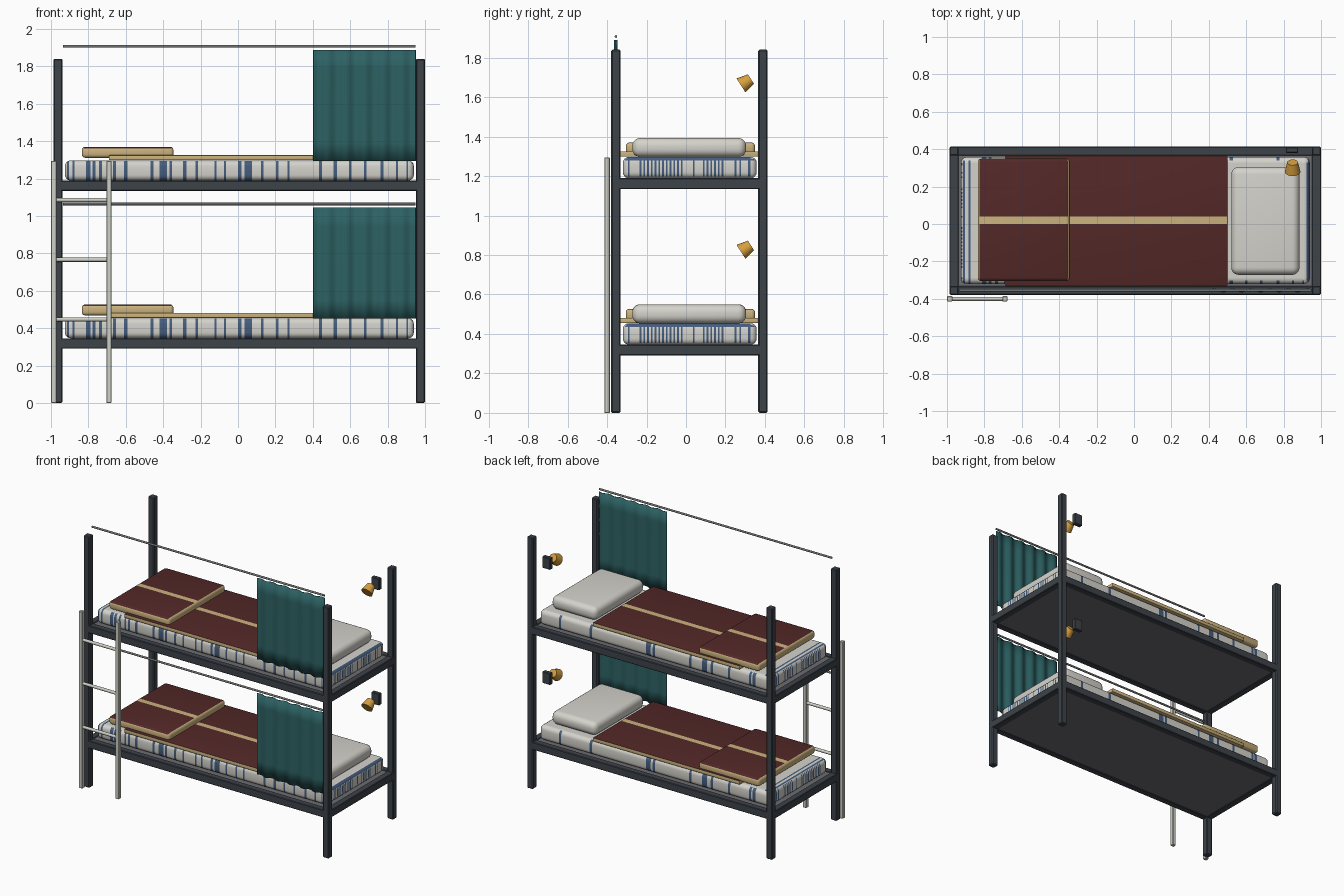
import bpy, bmesh, math
from mathutils import Vector, Matrix

if "Cube" in bpy.data.objects:
    bpy.data.objects.remove(bpy.data.objects["Cube"])


def material(name, r, g, b):
    m = bpy.data.materials.new(name)
    m.use_nodes = True
    m.diffuse_color = (r, g, b, 1)
    m.node_tree.nodes["Principled BSDF"].inputs["Base Color"].default_value = (r, g, b, 1)
    return m


FRAME = material("dark slate frame", .047, .056, .068)
DECK = material("grey board", .15, .15, .16)
WHITE = material("off white linen", .66, .65, .6)
BLUE = material("denim blue stripe", .06, .11, .21)
RED = material("maroon wool", .088, .021, .021)
TAN = material("sand trim", .6, .45, .21)
TEAL = material("teal curtain", .026, .12, .125)
GOLD = material("amber shade", .68, .35, .05)
STEEL = material("grey steel rod", .18, .19, .18)
LADDER = material("pale ladder", .63, .63, .58)

MID_Y = .02  # centre line of the bed


def finish(name, bm, mats, rule=None, smooth=True):
    """Turn a bmesh into an object; rule(face) picks the material slot."""
    bm.normal_update()
    if rule:
        for f in bm.faces:
            f.material_index = rule(f)
    me = bpy.data.meshes.new(name)
    bm.to_mesh(me)
    bm.free()
    for m in mats:
        me.materials.append(m)
    ob = bpy.data.objects.new(name, me)
    bpy.context.collection.objects.link(ob)
    if smooth:
        bpy.ops.object.select_all(action='DESELECT')
        ob.select_set(True)
        bpy.context.view_layer.objects.active = ob
        bpy.ops.object.shade_smooth_by_angle(angle=math.radians(40))
    return ob


def block(xs, ys, zs, bevel=0, segments=1):
    """Bevelled box between the given x, y and z limits."""
    bm = bmesh.new()
    lo, hi = Vector((xs[0], ys[0], zs[0])), Vector((xs[1], ys[1], zs[1]))
    scale = Matrix.Diagonal((*(hi - lo), 1))
    bmesh.ops.create_cube(bm, size=1, matrix=Matrix.Translation((lo + hi) / 2) @ scale)
    if bevel:
        bmesh.ops.bevel(bm, geom=bm.edges[:], offset=bevel, segments=segments,
                        profile=.5, affect='EDGES')
    return bm


def box(name, mat, xs, ys, zs, bevel=.004):
    return finish(name, block(xs, ys, zs, bevel), [mat], smooth=False)


def bar(name, mat, x0, x1, y, z, radius):
    """Round bar along x."""
    bm = bmesh.new()
    bmesh.ops.create_cone(bm, cap_ends=True, segments=12, radius1=radius, radius2=radius,
                          depth=x1 - x0, matrix=Matrix.Translation(((x0 + x1) / 2, y, z))
                          @ Matrix.Rotation(math.pi / 2, 4, 'Y'))
    return finish(name, bm, [mat])


def cut(bm, axis, values):
    for v in values:
        co, no = Vector(), Vector()
        co[axis], no[axis] = v, 1
        bmesh.ops.bisect_plane(bm, geom=bm.verts[:] + bm.edges[:] + bm.faces[:],
                               plane_co=co, plane_no=no)


def edges(bands):
    return [c + s * w / 2 for c, w in bands for s in (-1, 1)]


def inside(v, bands):
    return any(abs(v - c) < w / 2 for c, w in bands)


# Ticking stripes as (centre, width): along the sides, and across the ends
LONG = [(-.908, .01), (-.88, .012), (-.80, .025), (-.77, .018), (-.735, .014), (-.69, .012),
        (-.66, .015), (-.60, .018), (-.46, .018), (-.40, .04), (-.36, .015), (-.285, .017),
        (-.22, .012), (-.12, .012), (-.07, .012), (.01, .018), (.055, .04), (.13, .012),
        (.21, .012), (.27, .01), (.44, .016), (.52, .02), (.60, .012), (.68, .012),
        (.77, .018), (.85, .012), (.905, .01)]
SHORT = [(-.29, .008), (.04, .008), (.25, .01), (.275, .008), (.32, .012)]
SHORT += [(-.23 + .019 * i, .009) for i in range(12)]
SHORT += [(.09 + .019 * i, .009) for i in range(6)]
WIDE = [band for band in LONG if band[1] > .016]


def mattress(name, z):
    bm = block((-.925, .94), (-.32, .358), (z, z + .108), .03, 4)
    cut(bm, 0, edges(LONG))
    cut(bm, 1, edges(SHORT))

    def rule(f):
        c, n = f.calc_center_median(), f.normal
        if n.x > .3 and n.z > .4:  # piped upper edge at the pillow end
            return int(n.x > .55 or inside(c.y, SHORT))
        if abs(n.x) > .75:
            return int(inside(c.y, SHORT))
        if n.z > .9 and c.x > -.85:  # plain top
            return 0
        return int(inside(c.x, WIDE if n.y > .3 else LONG))
    finish(name, bm, [WHITE, BLUE], rule)


def blanket(name, xs, ys, zs, bevel):
    bm = block(xs, ys, zs, bevel, 3)
    cut(bm, 1, (MID_Y - .02, MID_Y + .02))

    def rule(f):
        on_top = f.normal.z > .3 and abs(f.normal.x) < .4
        return int(on_top and abs(f.calc_center_median().y - MID_Y) > .02)
    finish(name, bm, [TAN, RED], rule)


def curtain(name, z0, z1):
    """Wavy sheet, the folds opening slightly towards the hem."""
    nx, nz = 72, 6
    bm = bmesh.new()
    bmesh.ops.create_grid(bm, x_segments=nx, y_segments=nz, size=.5)
    for v in bm.verts:
        u, t = v.co.x + .5, v.co.y + .5
        wave = (.007 + .002 * (1 - t)) * math.sin(u * 11 * math.pi)
        v.co = (.403 + .547 * u, -.355 + wave, z0 + (z1 - z0) * t)
    ob = finish(name, bm, [TEAL])
    mod = ob.modifiers.new("thickness", 'SOLIDIFY')
    mod.thickness, mod.offset = .004, 0


def lamp(name, z):
    box(name + "_plate", FRAME, (.812, .877), (.38, .411), (z - .033, z + .052))
    bm = bmesh.new()
    aim = Vector((0, -.84, -.54)).to_track_quat('-Z', 'Y').to_matrix().to_4x4()
    bmesh.ops.create_cone(bm, cap_ends=True, segments=16, radius1=.042, radius2=.029, depth=.06,
                          matrix=Matrix.Translation((.848, .304, z)) @ aim)
    finish(name + "_shade", bm, [GOLD])


# Corner posts
XS = {"right": (-.987, -.938), "left": (.951, 1)}
YS = {"front": (-.379, -.332), "back": (.366, .414)}
for side, xs in XS.items():
    for end, ys in YS.items():
        box(f"{end}_{side}_post", FRAME, xs, ys, (0, 1.84), .006)

# Two bunks
for level, z in (("lower", .346), ("upper", 1.189)):
    for end, ys in YS.items():
        box(f"{level}_{end}_rail", FRAME, (-.96, .975), ys, (z - .055, z))
    for side, xs in XS.items():
        box(f"{level}_{side}_rail", FRAME, xs, (-.36, .39), (z - .055, z))
    box(f"{level}_board", DECK, (-.945, .96), (-.34, .375), (z - .05, z - .005), 0)
    mattress(f"{level}_mattress", z)
    blanket(f"{level}_blanket", (-.69, .5), (-.333, .365), (z + .109, z + .136), .004)
    blanket(f"{level}_folded_blanket", (-.835, -.345), (-.305, .35), (z + .122, z + .181), .018)
    finish(f"{level}_pillow", block((.52, .885), (-.272, .305), (z + .107, z + .204), .04, 5), [WHITE])
    bar(f"{level}_curtain_rod", STEEL, -.935, .95, -.355, z + .718, .007)
    curtain(f"{level}_curtain", z + .105, z + .699)
    lamp(f"{level}_lamp", z + .486)

# Ladder
for side, x in (("right", -.985), ("left", -.69)):
    box(f"ladder_{side}_rail", LADDER, (x - .014, x + .014), (-.414, -.386), (0, 1.295), .003)
for i in range(3):
    bar(f"ladder_rung_{i + 1}", LADDER, -.985, -.69, -.4, .447 + .319 * i, .011)
